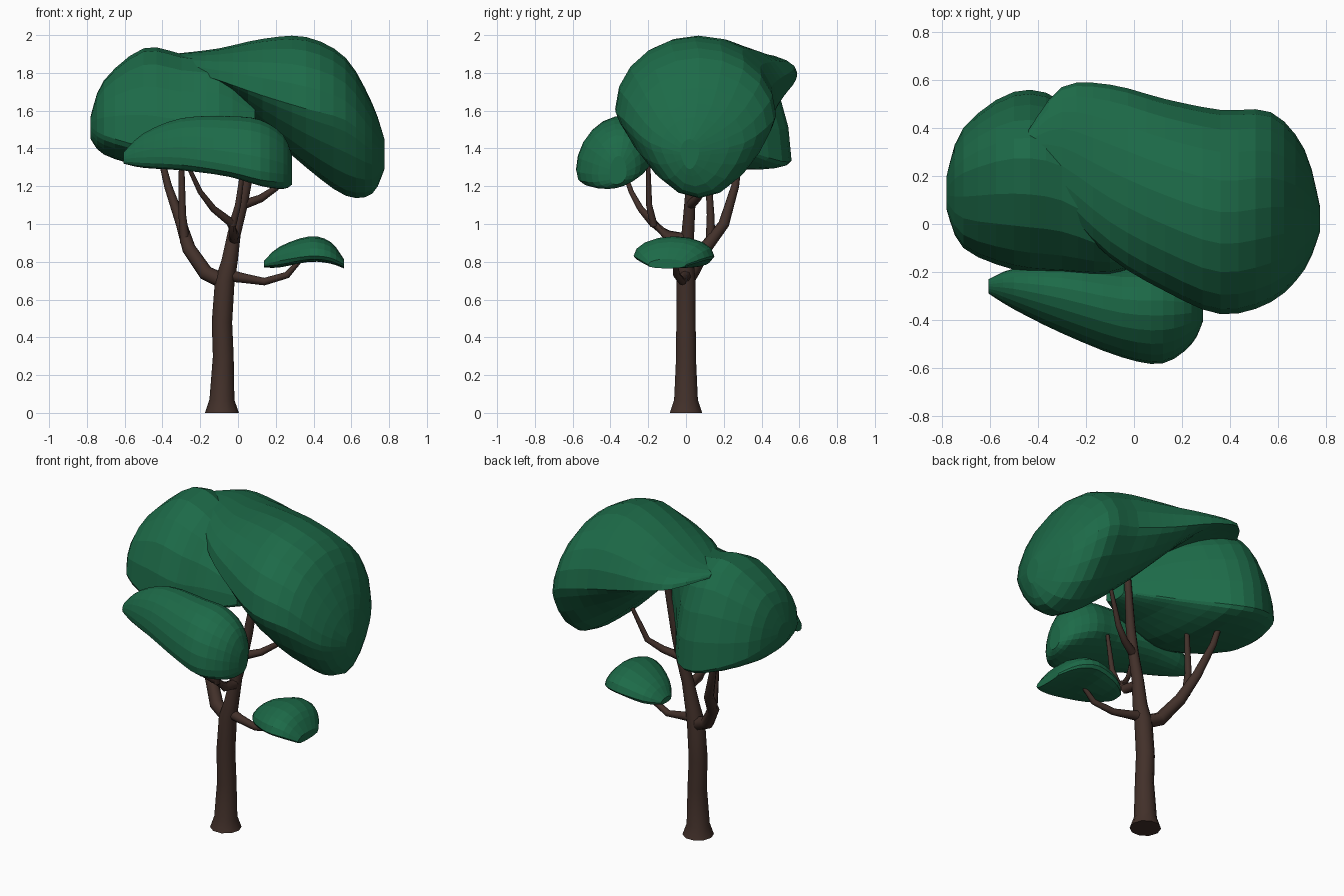
import bpy, bmesh, math
from mathutils import Vector

if "Cube" in bpy.data.objects:
    bpy.data.objects.remove(bpy.data.objects["Cube"])


def material(name, rgb):
    m = bpy.data.materials.new(name)
    m.diffuse_color = (*rgb, 1)
    m.use_nodes = True
    m.node_tree.nodes["Principled BSDF"].inputs["Base Color"].default_value = m.diffuse_color
    return m


GREEN = material("leaf green", (0.012, 0.145, 0.065))
BROWN = material("bark brown", (0.055, 0.03, 0.023))


def smooth_rows(rows, steps):
    """Catmull-Rom interpolation through rows of numbers."""
    out = []
    for i in range(len(rows) - 1):
        a, b, c, d = (rows[max(0, min(len(rows) - 1, i + k))] for k in (-1, 0, 1, 2))
        for s in range(steps):
            t = s / steps
            out.append([0.5 * (2 * q + (r - p) * t + (2 * p - 5 * q + 4 * r - u) * t * t
                               + (3 * q - p - 3 * r + u) * t ** 3)
                        for p, q, r, u in zip(a, b, c, d)])
    return out + [list(rows[-1])]


def skin(name, rings, mat, smooth=False):
    """Bridge a list of point rings and cap both ends."""
    bm = bmesh.new()
    loops = [[bm.verts.new(p) for p in ring] for ring in rings]
    n = len(loops[0])
    for lo, hi in zip(loops, loops[1:]):
        for j in range(n):
            bm.faces.new((lo[j], lo[(j + 1) % n], hi[(j + 1) % n], hi[j])).smooth = smooth
    bm.faces.new(loops[0])
    bm.faces.new(loops[-1])
    bmesh.ops.recalc_face_normals(bm, faces=bm.faces)
    me = bpy.data.meshes.new(name)
    bm.to_mesh(me)
    bm.free()
    me.materials.append(mat)
    ob = bpy.data.objects.new(name, me)
    bpy.context.collection.objects.link(ob)
    return ob


def canopy(name, stations, sides=20, steps=3, keel=1.0, skew=0.0, tilt=0.0):
    """Leaf mass; stations are x, y centre, half width, rim height, rise, drop.
    keel sharpens the underside, skew shifts the crest in y, tilt leans the rim."""
    rings = []
    for x, y, w, z, up, down in smooth_rows(stations, steps):
        ring = []
        for j in range(sides):
            a = 2 * math.pi * j / sides
            s, c = math.sin(a), math.cos(a)
            h = s * up if s > 0 else -down * abs(s) ** keel
            ring.append((x, y + w * (c + skew * max(s, 0) * (1 - abs(c))),
                         z + h + tilt * w * c))
        rings.append(ring)
    return skin(name, rings, GREEN)


def limb(name, path, sides=8):
    """Tapered limb; path rows are x, y, z, radius."""
    pts = [Vector(p[:3]) for p in path]
    rings = []
    for i, p in enumerate(pts):
        d = (pts[min(i + 1, len(pts) - 1)] - pts[max(i - 1, 0)]).normalized()
        if i == 0 and p.z == 0:
            d = Vector((0, 0, 1))
        side = Vector((1, 0, 0)) if abs(d.y) > 0.8 else Vector((0, 1, 0))
        u = side.cross(d).normalized()
        v = d.cross(u)
        rings.append([p + path[i][3] * (u * math.cos(2 * math.pi * j / sides)
                                        + v * math.sin(2 * math.pi * j / sides))
                      for j in range(sides)])
    skin(name, rings, BROWN, True)


# Trunk and branches
limb("trunk", [(-.085, 0, 0, .09), (-.085, 0, .07, .066), (-.078, 0, .3, .055),
               (-.085, 0, .48, .054), (-.07, 0, .7, .052), (-.045, 0, .8, .043),
               (-.02, .01, .95, .035), (.02, .02, 1.1, .031), (.05, .03, 1.25, .028),
               (.1, .06, 1.6, .018)], 10)
limb("left_branch", [(-.06, 0, .69, .042), (-.17, .03, .74, .04), (-.26, .1, .87, .036),
                     (-.3, .2, 1.0, .029), (-.37, .26, 1.2, .021), (-.42, .29, 1.4, .014)])
limb("left_fork", [(-.28, .13, .9, .026), (-.295, .13, 1.05, .02), (-.3, .11, 1.4, .013)])
# The front branch is built as two limbs that share one stem
limb("front_branch", [(-.02, 0, .92, .03), (-.02, -.1, .94, .028), (-.04, -.18, 1.01, .023),
                      (-.13, -.24, 1.08, .018), (-.2, -.29, 1.17, .014),
                      (-.28, -.35, 1.34, .01)])
limb("front_fork", [(-.03, -.17, .99, .02), (.0, -.195, 1.1, .016), (.03, -.2, 1.32, .011)])
limb("back_right_branch", [(.02, .02, 1.1, .026), (.12, .06, 1.135, .021),
                           (.2, .1, 1.19, .017), (.3, .14, 1.42, .01)])
limb("low_branch", [(-.06, 0, .73, .034), (.02, -.01, .715, .026), (.14, -.02, .695, .02),
                    (.26, -.05, .73, .018), (.34, -.06, .82, .011)])

# Main crown: right and left masses fused into one surface
crown = canopy("crown",
               [(.775, .02, .05, 1.38, .07, .09), (.71, .06, .25, 1.43, .21, .27),
                (.57, .07, .395, 1.55, .33, .40), (.36, .05, .425, 1.61, .38, .31),
                (.13, .12, .4, 1.68, .3, .17), (-.1, .22, .36, 1.76, .17, .01),
                (-.3, .32, .25, 1.82, .085, -.02), (-.44, .33, .06, 1.86, .03, .01)],
               keel=1.6)
left = canopy("left_canopy",
              [(-.78, .13, .07, 1.51, .06, .06), (-.71, .15, .25, 1.45, .31, .08),
               (-.5, .18, .37, 1.38, .55, .07), (-.3, .15, .36, 1.36, .54, .06),
               (-.1, .02, .23, 1.43, .42, .03), (.09, -.06, .08, 1.5, .15, .03)],
              skew=.25, tilt=-.08)
fuse = crown.modifiers.new("fuse", 'BOOLEAN')
fuse.operation, fuse.solver, fuse.object = 'UNION', 'EXACT', left
bpy.context.view_layer.objects.active = crown
bpy.ops.object.modifier_apply(modifier="fuse")
bpy.data.objects.remove(left)

# Lower leaf masses
canopy("front_canopy", [(-.605, -.26, .03, 1.35, .03, .03), (-.5, -.27, .085, 1.37, .11, .07),
                        (-.3, -.31, .145, 1.38, .18, .09), (-.05, -.37, .185, 1.35, .22, .09),
                        (.12, -.38, .2, 1.32, .23, .11), (.24, -.37, .13, 1.29, .18, .1),
                        (.287, -.36, .045, 1.27, .09, .06)], keel=.7, tilt=.2)
canopy("small_canopy", [(.138, .0, .05, .785, .02, .015), (.22, -.02, .14, .805, .075, .035),
                        (.38, -.06, .21, .83, .105, .03), (.49, -.08, .18, .82, .085, .03),
                        (.56, -.1, .1, .785, .03, .02)], 16, keel=.6)
